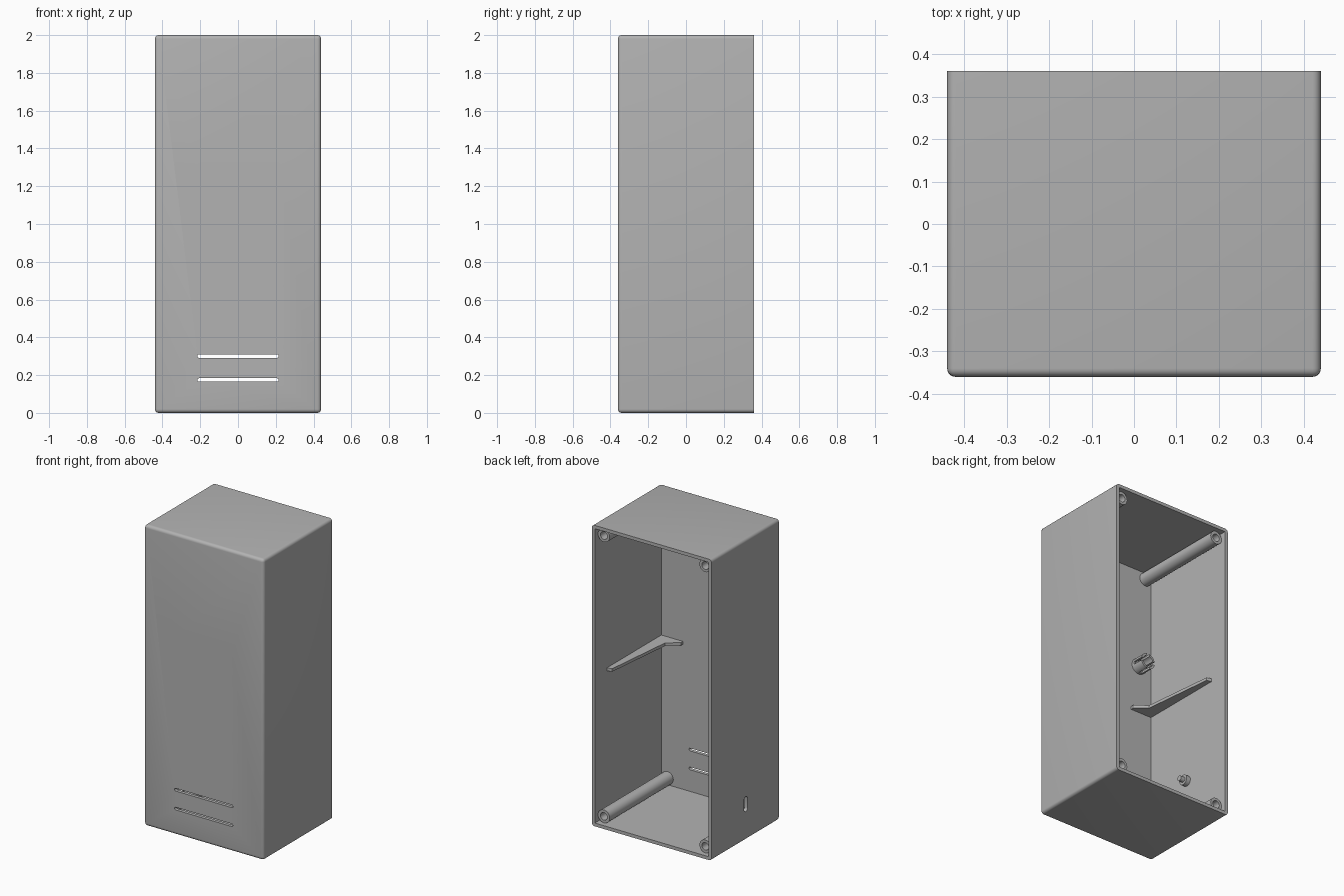
import bpy, bmesh
from math import cos, sin, pi, radians
from mathutils import Matrix, Vector

cube = bpy.data.objects.get("Cube")
if cube:
    bpy.data.objects.remove(cube, do_unlink=True)

W, D, H = 0.44, 0.36, 2.0      # half width, half depth, height
WALL = 0.022

grey = bpy.data.materials.new("grey plastic")
grey.use_nodes = True
COLOUR = (0.45, 0.45, 0.45, 1)
grey.diffuse_color = COLOUR
grey.node_tree.nodes["Principled BSDF"].inputs["Base Color"].default_value = COLOUR

# Local z becomes depth (+y) or sideways (+x)
ALONG_Y = Matrix(((1, 0, 0), (0, 0, 1), (0, 1, 0))).to_4x4()
ALONG_X = Matrix(((0, 0, 1), (1, 0, 0), (0, 1, 0))).to_4x4()


def finish(name, bm, matrix=Matrix()):
    bm.transform(matrix)
    bmesh.ops.recalc_face_normals(bm, faces=bm.faces)
    mesh = bpy.data.meshes.new(name)
    bm.to_mesh(mesh)
    bm.free()
    mesh.materials.append(grey)
    ob = bpy.data.objects.new(name, mesh)
    bpy.context.collection.objects.link(ob)
    return ob


def box(name, lo, hi, round_edges=0):
    lo, hi = Vector(lo), Vector(hi)
    bm = bmesh.new()
    bmesh.ops.create_cube(bm, size=1)
    bmesh.ops.scale(bm, vec=hi - lo, verts=bm.verts)
    bmesh.ops.translate(bm, vec=(lo + hi) / 2, verts=bm.verts)
    if round_edges:
        # The open back edge stays square
        edges = [e for e in bm.edges if min(v.co.y for v in e.verts) < hi.y - 0.01]
        bmesh.ops.bevel(bm, geom=edges, offset=round_edges, segments=5,
                        profile=0.5, affect='EDGES', clamp_overlap=True)
    return finish(name, bm)


def prism(name, outline, depth, matrix):
    bm = bmesh.new()
    face = bm.faces.new([bm.verts.new((a, b, 0)) for a, b in outline])
    top = bmesh.ops.extrude_face_region(bm, geom=[face])["geom"]
    bmesh.ops.translate(bm, vec=(0, 0, depth),
                        verts=[v for v in top if isinstance(v, bmesh.types.BMVert)])
    return finish(name, bm, matrix)


def lathe(name, profile, matrix, steps=32):
    """Spin a closed (radius, height) profile around local z."""
    bm = bmesh.new()
    vs = [bm.verts.new((r, 0, h)) for r, h in profile]
    edges = [bm.edges.new((vs[i - 1], vs[i])) for i in range(len(vs))]
    bmesh.ops.spin(bm, geom=vs + edges, axis=(0, 0, 1), cent=(0, 0, 0),
                   angle=2 * pi, steps=steps)
    bmesh.ops.remove_doubles(bm, verts=bm.verts, dist=1e-5)
    return finish(name, bm, matrix)


def stadium(half_length, r, n=8):
    right = [(half_length - r + r * cos(t), r * sin(t))
             for t in (-pi / 2 + pi * i / n for i in range(n + 1))]
    return right + [(-a, -b) for a, b in right]


def cut(target, cutters):
    for c in cutters:
        mod = target.modifiers.new("cut", 'BOOLEAN')
        mod.operation, mod.solver, mod.object = 'DIFFERENCE', 'EXACT', c
    bpy.context.view_layer.update()
    mesh = bpy.data.meshes.new_from_object(
        target.evaluated_get(bpy.context.evaluated_depsgraph_get()))
    target.modifiers.clear()
    target.data = mesh
    for c in cutters:
        bpy.data.objects.remove(c, do_unlink=True)


def at(x, y, z):
    return Matrix.Translation((x, y, z))


# Open-backed shell with vent slots, indicator hole and side cable slot
SLOT_TOP, SLOT_STEP = 1.305, 0.1256
LED_X = -0.32
PORT_Z, PORT_Y = 0.24, 0.0
shell = box("case_shell", (-W, -D, 0), (W, D, H), 0.02)
cutters = [box("cavity_cutter", (-W + WALL, -D + WALL, WALL),
               (W - WALL, D + 0.1, H - WALL))]
for i in range(10):
    cutters.append(prism("vent_cutter", stadium(0.215, 0.009), 0.1,
                         at(0, -D - 0.05, SLOT_TOP - i * SLOT_STEP) @ ALONG_Y))
cutters.append(prism("indicator_cutter", stadium(0.017, 0.0169), 0.1,
                     at(LED_X, -D - 0.05, SLOT_TOP) @ ALONG_Y))
cutters.append(prism("port_cutter", [(b, a) for a, b in stadium(0.05, 0.018)], 0.1,
                     at(-W - 0.05, PORT_Y, PORT_Z) @ ALONG_X))
cut(shell, cutters)
parts = [shell]

# Four screw posts, recessed from the back rim, with blind holes
POST_IN, POST_R, HOLE_R = 0.067, 0.043, 0.025
front_in = -D + WALL
length = D - 0.03 - front_in
post = [(0, -0.005), (POST_R, -0.005), (POST_R, length), (HOLE_R, length),
        (HOLE_R, length - 0.3), (0, length - 0.3)]
for side, sx in (("left", 1), ("right", -1)):
    for level, z in (("lower", POST_IN), ("upper", H - POST_IN)):
        parts.append(lathe(f"{level}_{side}_screw_post", post,
                           at(sx * (W - POST_IN), front_in, z) @ ALONG_Y))

    # Tapered angle rib wrapping the front inside corner
    wx, fy = W - WALL + 0.004, front_in - 0.004
    outline = [(wx, fy), (wx, 0.235), (0.385, 0.225), (0.335, -0.257),
               (0.26, -0.318), (0.26, fy)]
    parts.append(prism(f"{side}_rib", [(sx * a, b) for a, b in outline], 0.02, at(0, 0, 0.985)))

# Split collar behind the indicator hole
collar = lathe("indicator_collar",
               [(0.038, -0.004), (0.052, -0.004), (0.052, 0.09), (0.038, 0.09)],
               at(LED_X, front_in, SLOT_TOP) @ ALONG_Y)
y0, y1, g = front_in + 0.02, front_in + 0.2, 0.01
cut(collar, [box("gap_cutter", (LED_X - 0.1, y0, SLOT_TOP - g), (LED_X + 0.1, y1, SLOT_TOP + g)),
             box("gap_cutter", (LED_X - g, y0, SLOT_TOP - 0.1), (LED_X + g, y1, SLOT_TOP + 0.1))])
parts.append(collar)

# Stepped mounting pins above and below the side cable slot
pin = [(0, -0.004), (0.034, -0.004), (0.034, 0.03), (0.018, 0.03), (0.018, 0.06), (0, 0.06)]
for level, dz in (("upper", 0.15), ("lower", -0.15)):
    parts.append(lathe(f"{level}_mounting_pin", pin,
                       at(-W + WALL, PORT_Y, PORT_Z + dz) @ ALONG_X))

# Smooth rounded surfaces while keeping edges sharp
bpy.ops.object.select_all(action='DESELECT')
for ob in parts:
    ob.select_set(True)
bpy.context.view_layer.objects.active = shell
bpy.ops.object.shade_smooth_by_angle(angle=radians(30))
